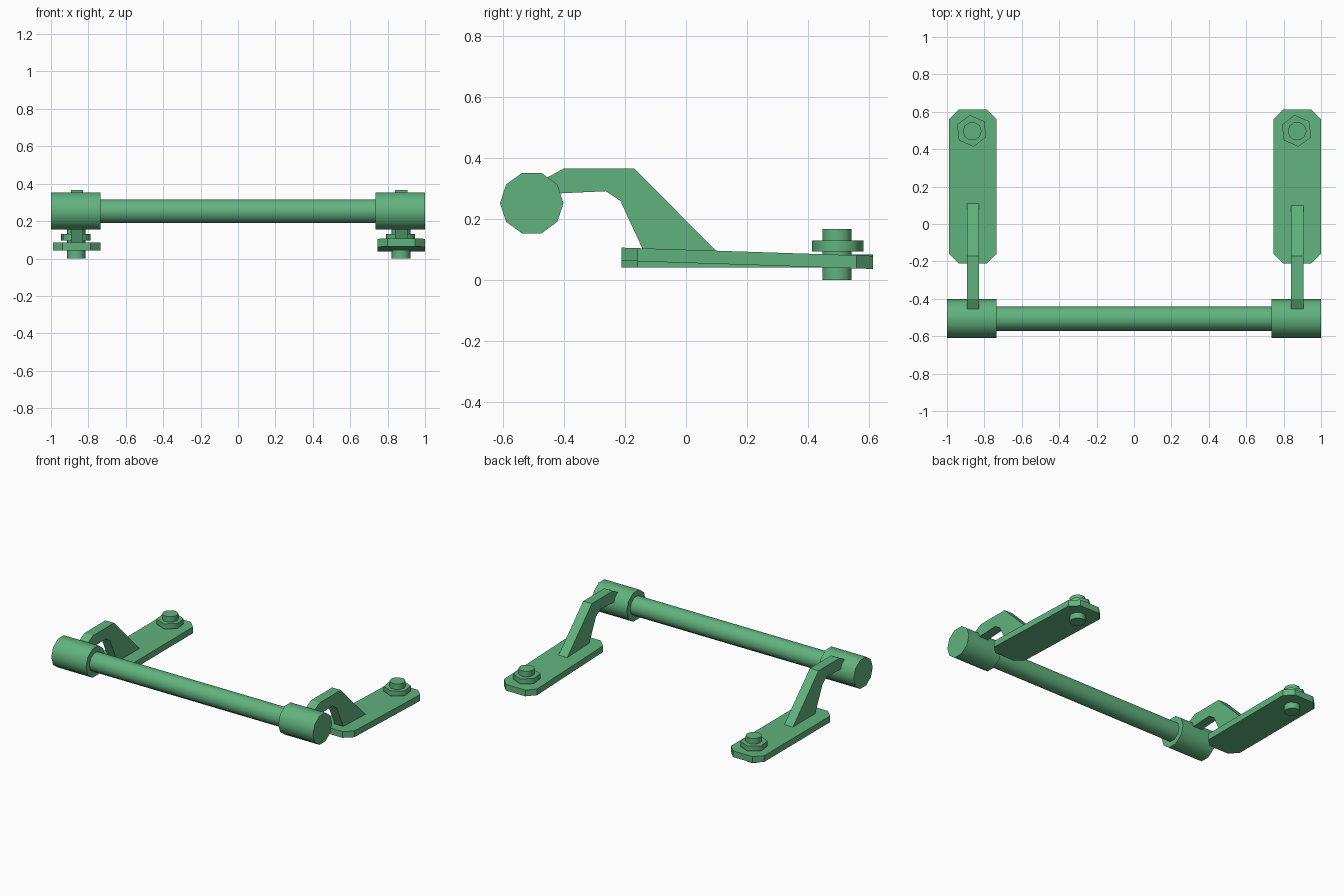
import bpy, bmesh, math
from mathutils import Vector

if "Cube" in bpy.data.objects:
    bpy.data.objects.remove(bpy.data.objects["Cube"])

green = bpy.data.materials.new("green_paint")
green.diffuse_color = (0.12, 0.45, 0.21, 1.0)
green.use_nodes = True
green.node_tree.nodes["Principled BSDF"].inputs["Base Color"].default_value = green.diffuse_color


def prism(name, points, offset):
    """Extrude a closed 3D outline by an offset vector."""
    bm = bmesh.new()
    face = bm.faces.new([bm.verts.new(p) for p in points])
    res = bmesh.ops.extrude_face_region(bm, geom=[face])
    verts = [g for g in res["geom"] if isinstance(g, bmesh.types.BMVert)]
    bmesh.ops.translate(bm, vec=Vector(offset), verts=verts)
    bmesh.ops.recalc_face_normals(bm, faces=bm.faces)
    mesh = bpy.data.meshes.new(name)
    bm.to_mesh(mesh)
    bm.free()
    mesh.materials.append(green)
    obj = bpy.data.objects.new(name, mesh)
    bpy.context.collection.objects.link(obj)
    return obj


def smooth(obj):
    bpy.ops.object.select_all(action='DESELECT')
    obj.select_set(True)
    bpy.context.view_layer.objects.active = obj
    bpy.ops.object.shade_smooth_by_angle(angle=math.radians(65))


def rod_x(name, x0, x1, r):
    """Ten-sided rod lying along x on the grip axis."""
    pts = [(x0, -0.506 + r * math.cos(i * math.tau / 10),
            0.253 + r * math.sin(i * math.tau / 10)) for i in range(10)]
    smooth(prism(name, pts, (x1 - x0, 0, 0)))


def rod_z(name, x, y, z0, z1, r, sides, turn=0.0):
    """Upright rod or hex nut with smoothed sides."""
    pts = [(x + r * math.cos(turn + i * math.tau / sides),
            y + r * math.sin(turn + i * math.tau / sides), z0) for i in range(sides)]
    smooth(prism(name, pts, (0, 0, z1 - z0)))


# Grip bar
rod_x("grip_bar", -0.87, 0.87, 0.066)

# Side profile of the bent arm (y, z)
ARM = [(-0.455, 0.337), (-0.40, 0.367), (-0.17, 0.367), (0.115, 0.08),
       (-0.132, 0.08), (-0.215, 0.26), (-0.263, 0.292), (-0.415, 0.285)]

for side, plate_x, arm_x, bolt_x, rise in (("left", -0.863, -0.861, -0.865, 0.0),
                                           ("right", 0.873, 0.872, 0.872, 0.027)):
    s = -1 if side == "left" else 1

    # Bar end cap
    rod_x(side + "_end_cap", *sorted((s * 0.735, s * 1.0)), 0.104)

    # Bent arm
    prism(side + "_arm", [(arm_x - 0.033, y, z) for y, z in ARM], (0.066, 0, 0))

    # Chamfered mounting plate, the right one tilted slightly
    w, c, y0, y1 = 0.127, 0.053, -0.212, 0.613
    outline = [(-w, y0 + c), (-w + c, y0), (w - c, y0), (w, y0 + c),
               (w, y1 - c), (w - c, y1), (-w + c, y1), (-w, y1 - c)]
    base = 0.037 if rise else 0.042
    prism(side + "_mounting_plate",
          [(plate_x + x, y, base + rise * (y1 - y) / (y1 - y0)) for x, y in outline],
          (0, 0, 0.043))

    # Bolt and hex nut
    rod_z(side + "_bolt", bolt_x, 0.496, 0.0, 0.168, 0.05, 10)
    rod_z(side + "_nut", bolt_x - 0.003, 0.498, 0.095, 0.13, 0.085, 6, math.radians(97))
